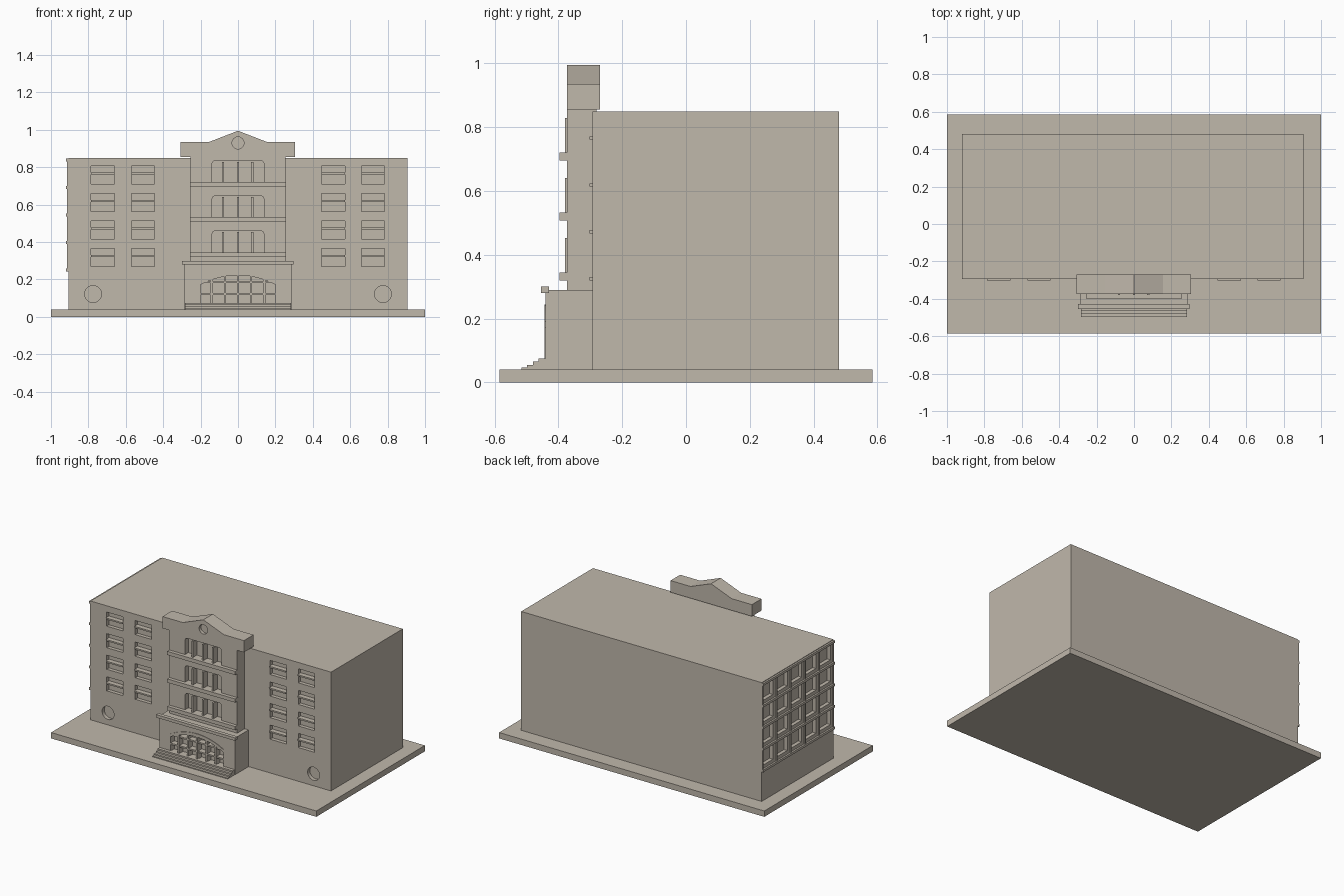
import bpy, bmesh, math

if "Cube" in bpy.data.objects:
    bpy.data.objects.remove(bpy.data.objects["Cube"])

stone = bpy.data.materials.new("warm_stone")
stone.diffuse_color = (0.53, 0.48, 0.41, 1)
stone.use_nodes = True
stone.node_tree.nodes["Principled BSDF"].inputs["Base Color"].default_value = stone.diffuse_color


def build(name, prisms):
    """One object from prisms: each an x-z outline extruded from y0 to y1."""
    bm = bmesh.new()
    for pts, y0, y1 in prisms:
        front = [bm.verts.new((x, y0, z)) for x, z in pts]
        back = [bm.verts.new((x, y1, z)) for x, z in pts]
        bm.faces.new(front)
        bm.faces.new(back[::-1])
        n = len(pts)
        for i in range(n):
            j = (i + 1) % n
            bm.faces.new((front[j], front[i], back[i], back[j]))
    bmesh.ops.recalc_face_normals(bm, faces=bm.faces)
    me = bpy.data.meshes.new(name)
    bm.to_mesh(me)
    bm.free()
    me.materials.append(stone)
    ob = bpy.data.objects.new(name, me)
    bpy.context.collection.objects.link(ob)
    return ob


def box(x0, x1, y0, y1, z0, z1):
    return [(x0, z0), (x1, z0), (x1, z1), (x0, z1)], y0, y1


def disc(x, z, r, y0, y1, n=32):
    return [(x + r * math.cos(2 * math.pi * i / n),
             z + r * math.sin(2 * math.pi * i / n)) for i in range(n)], y0, y1


def cut(target, prisms):
    cutter = build("cutter", prisms)
    mod = target.modifiers.new("openings", "BOOLEAN")
    mod.operation = "DIFFERENCE"
    mod.solver = "EXACT"
    mod.object = cutter
    bpy.context.view_layer.objects.active = target
    bpy.ops.object.modifier_apply(modifier=mod.name)
    bpy.data.objects.remove(cutter)


# Ground slab and main block
build("ground_slab", [box(-1, 1, -.585, .585, 0, .04)])
body = build("main_block", [box(-.907, .907, -.293, .48, .03, .85)])
F = -.293

# Front windows, their ledges and the round vents
holes, ledges = [], []
for x in (-.785, -.57, .447, .66):
    for row in range(4):
        z = .27 + row * .147
        holes += [box(x, x + .124, F - .05, F + .025, z, z + .05),
                  box(x, x + .124, F - .05, F + .025, z + .06, z + .096)]
        ledges.append(box(x, x + .124, F - .009, F + .01, z + .05, z + .06))
for x in (-.775, .775):
    holes.append(disc(x, .122, .045, F - .05, F + .025))
build("window_ledges", ledges)

# Window grid on the left side: recesses, posts and long ledges
posts = []
for col in range(5):
    y = F + .02 + col * .1545
    for row in range(4):
        z = .272 + row * .147
        holes.append(box(-1, -.882, y + .014, y + .124, z + .01, z + .112))
for col in range(6):
    y = F + .0025 + col * .1525
    posts.append(box(-.914, -.9, y, y + .008, .25, .845))
for row in range(5):
    z = .25 + row * .147
    posts.append(box(-.919, -.9, F, .48, z - .008, z + .008))
cut(body, holes)
build("side_window_grid", posts)

# Central tower with three rows of windows
tower = build("tower", [box(-.255, .255, -.373, -.28, .28, .87)])
T = -.373
holes, mullions, bands = [], [], []
for row in range(3):
    z = .345 + row * .188
    holes.append(([(-.138, z), (.138, z), (.138, z + .1), (.133, z + .11),
                   (.123, z + .115), (-.123, z + .115), (-.133, z + .11),
                   (-.138, z + .1)], T - .1, T + .035))
    for x in (-.08, 0, .076):
        mullions.append(box(x - .006, x + .006, T - .007, T + .04, z - .005, z + .108))
    bands.append(box(-.256, .256, T - .024, T + .01, z - .025, z))
cut(tower, holes)
build("tower_mullions", mullions)
build("tower_bands", bands)

# Gabled parapet with round recess
parapet = build("parapet", [([(-.308, .855), (.306, .855), (.306, .935), (.155, .935),
                              (0, .995), (-.155, .935), (-.308, .935)], T - .0005, -.27)])
cut(parapet, [disc(0, .93, .032, T - .1, T + .02)])

# Entrance porch with cornice
porch = build("porch", [box(-.285, .285, -.44, -.28, .03, .29)])
P = -.44
build("porch_cornice", [box(-.3, .297, -.4545, -.429, .28, .3)])


def arch_z(x, half, spring, top):
    """Height of a shallow arch that rises from spring to top."""
    rise = top - spring
    r = (half * half + rise * rise) / (2 * rise)
    return top - r + math.sqrt(max(r * r - x * x, 0))


def arc(half, spring, top, n=20):
    xs = [half - 2 * half * i / n for i in range(n + 1)]
    return [(x, arch_z(x, half, spring, top)) for x in xs]


# Arched doorway, its rim and glazing bars
cut(porch, [([(-.2, .072), (.2, .072)] + arc(.2, .19, .244), P - .1, P + .04)])
build("arch_rim", [(arc(.2, .19, .244) + arc(.2, .172, .222)[::-1], P - .004, P + .045)])
bars = [box(-.2, .2, P, P + .045, z - .005, z + .005) for z in (.122, .185)]
for i in range(-2, 3):
    x = i * .07
    bars.append(box(x - .006, x + .006, P - .003, P + .045, .07,
                    arch_z(x, .2, .172, .222) + .01))
build("door_bars", bars)

# Entrance steps
build("steps", [box(-.283, .283, y, P + .01, .03, z) for y, z in
                ((-.462, .075), (-.48, .065), (-.498, .055), (-.516, .046))])
